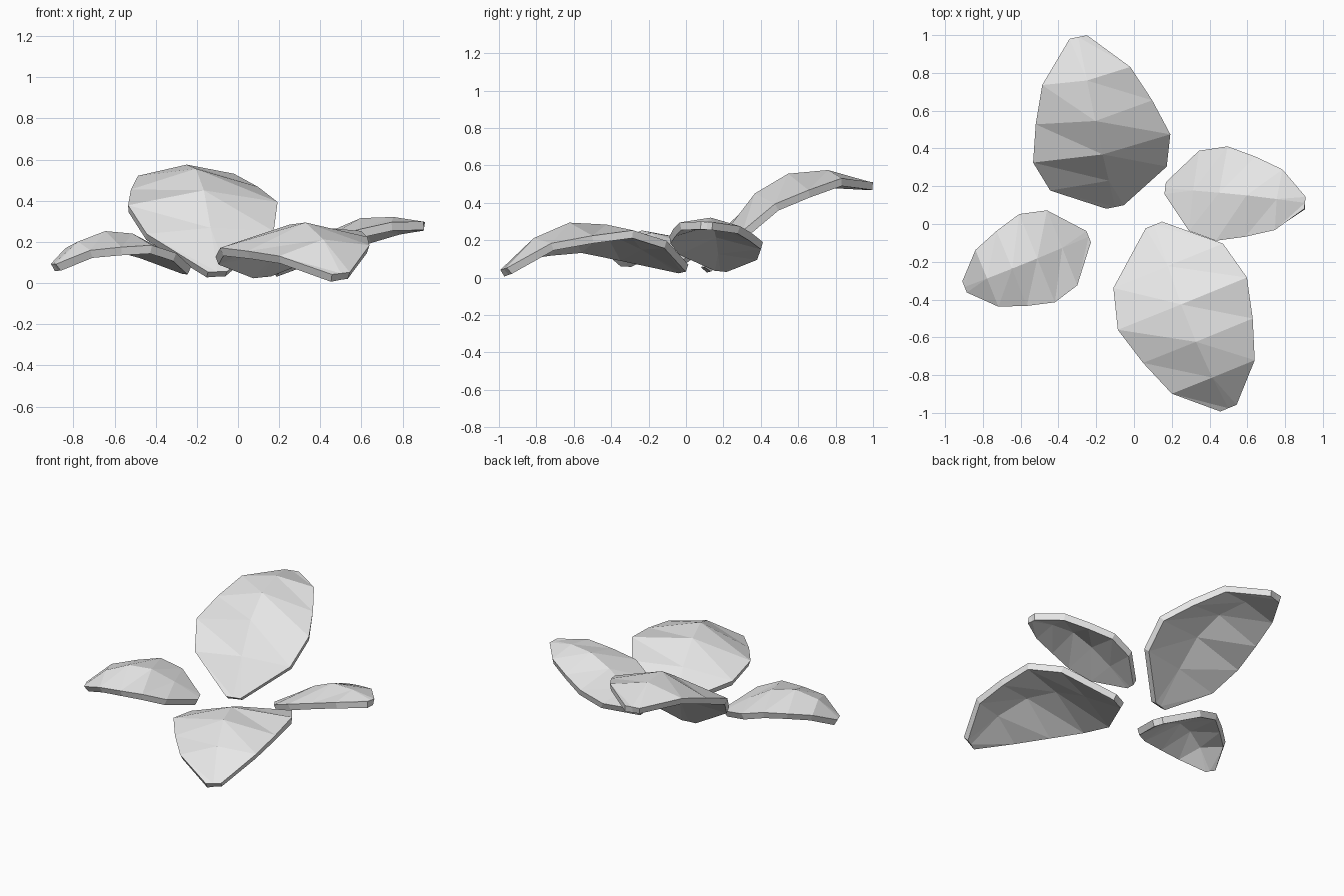
import bpy
import bmesh
from mathutils import Matrix, Vector

# Remove the default object only
default_object = bpy.data.objects.get("Cube")
if default_object:
    bpy.data.objects.remove(default_object, do_unlink=True)

# Single pale grey material
pale_grey = bpy.data.materials.new("pale_grey")
pale_grey.use_nodes = True
grey = (0.8, 0.8, 0.8, 1.0)
pale_grey.diffuse_color = grey
shader = next(n for n in pale_grey.node_tree.nodes if n.type == "BSDF_PRINCIPLED")
shader.inputs["Base Color"].default_value = grey

# Petal cross-sections from base to tip:
# distance along the petal, half width, edge height, extra midrib height
SECTIONS = [
    (0.0, 0.047, 0.0, 0.0),
    (0.227, 0.315, 0.102, 0.026),
    (0.44, 0.371, 0.156, 0.072),
    (0.653, 0.315, 0.137, 0.105),
    (0.862, 0.238, 0.108, 0.055),
    (1.047, 0.047, 0.0, 0.0),
]
PETAL_LENGTH = SECTIONS[-1][0]
THICKNESS = 0.042


def petal_frame(base, tip, side):
    """Placement with x across the petal, y from base to tip, z out of its top."""
    along = (tip - base).normalized()
    across = (side - along * side.dot(along)).normalized()
    up = across.cross(along)
    frame = Matrix((across, along, up)).transposed().to_4x4()
    frame.translation = base
    return frame


def add_petal(name, base, tip, side, width=1.0, arch=1.0, crown=1.0):
    """Faceted domed petal stretched between a base point and a tip point."""
    base, tip, side = Vector(base), Vector(tip), Vector(side)
    stretch = (tip - base).length / PETAL_LENGTH

    bm = bmesh.new()
    rows = []
    for distance, half, edge, rise in SECTIONS:
        y = distance * stretch
        x = half * width
        z = edge * arch
        points = ((-x, y, z), (0, y, z + rise * crown), (x, y, z))
        rows.append([bm.verts.new(p) for p in points])

    # Both halves are split along the same slanting diagonals
    for lower, upper in zip(rows, rows[1:]):
        for i in range(2):
            a, b = lower[i], lower[i + 1]
            c, d = upper[i + 1], upper[i]
            bm.faces.new((a, b, d))
            bm.faces.new((b, c, d))

    mesh = bpy.data.meshes.new(name)
    bm.to_mesh(mesh)
    bm.free()
    mesh.materials.append(pale_grey)

    petal = bpy.data.objects.new(name, mesh)
    bpy.context.scene.collection.objects.link(petal)
    petal.matrix_world = petal_frame(base, tip, side)

    # Give the thin shell its underside and rim
    shell = petal.modifiers.new("thickness", "SOLIDIFY")
    shell.thickness = THICKNESS
    shell.offset = -1.0
    return petal


# Large petals at the back and front
add_petal("back_petal", base=(-0.1, 0.09, 0.055), tip=(-0.295, 0.99, 0.51),
          side=(0.98, 0.2, 0.02))
add_petal("front_petal", base=(0.105, -0.005, 0.065), tip=(0.5, -0.975, 0.047),
          side=(-0.92, -0.375, -0.11))

# Small petals on either side, the left one flatter and more raised
SMALL = 0.68
add_petal("right_petal", base=(-0.24, -0.067, 0.08), tip=(-0.897, -0.333, 0.093),
          side=(-0.375, 0.927, 0.03), width=SMALL, arch=SMALL, crown=SMALL)
add_petal("left_petal", base=(0.165, 0.19, 0.07), tip=(0.905, 0.112, 0.298),
          side=(-0.13, -0.99, 0.06), width=SMALL, arch=0.27, crown=SMALL)
